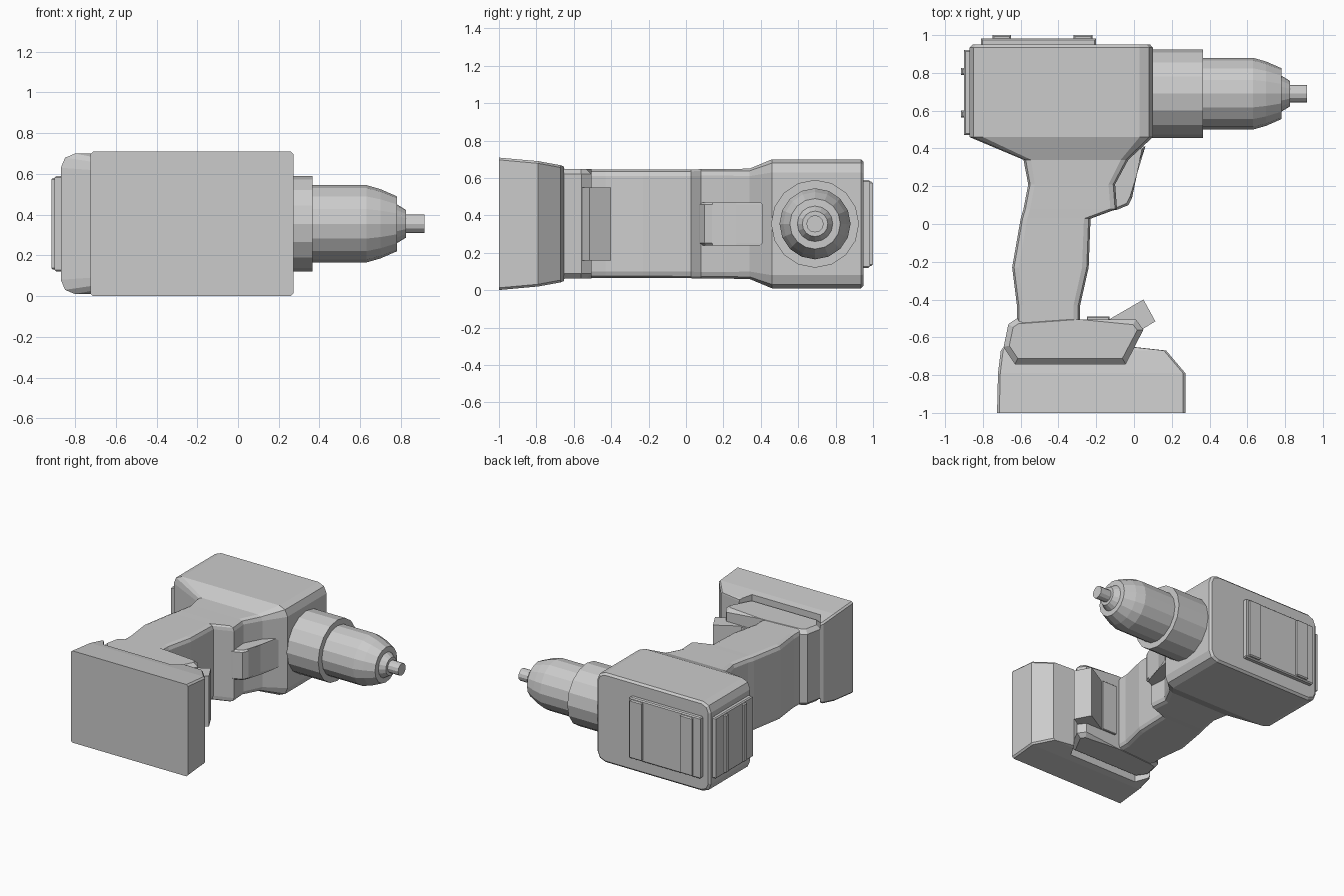
import bpy, bmesh, math

if "Cube" in bpy.data.objects:
    bpy.data.objects.remove(bpy.data.objects["Cube"])

ZC = 0.355  # mid plane of the tool


def finish(name, bm):
    bmesh.ops.recalc_face_normals(bm, faces=bm.faces[:])
    mesh = bpy.data.meshes.new(name)
    bm.to_mesh(mesh)
    bm.free()
    ob = bpy.data.objects.new(name, mesh)
    bpy.context.collection.objects.link(ob)
    return ob


def skin(bm, rings):
    for a, b in zip(rings, rings[1:]):
        n = len(a)
        for i in range(n):
            bm.faces.new((a[i], a[(i + 1) % n], b[(i + 1) % n], b[i]))
    bm.faces.new(rings[0])
    bm.faces.new(rings[-1])


def loft(name, sections, segs=2):
    """Rounded rectangles (y, x0, x1, half depth, corner radius) joined along y."""
    bm = bmesh.new()
    rings = []
    for y, x0, x1, h, r in sections:
        ring = []
        corners = ((x1 - r, h - r), (x0 + r, h - r), (x0 + r, r - h), (x1 - r, r - h))
        for q, (cx, cz) in enumerate(corners):
            for k in range(segs + 1):
                a = math.pi / 2 * (q + k / segs)
                ring.append(bm.verts.new((cx + r * math.cos(a), y, ZC + cz + r * math.sin(a))))
        rings.append(ring)
    skin(bm, rings)
    return finish(name, bm)


def prism(name, profile, h, chamfer=0.0):
    """xy profile extruded to +-h about the mid plane, with chamfered caps."""
    bm = bmesh.new()
    rings = [[bm.verts.new((x, y, ZC + s * h)) for x, y in profile] for s in (-1, 1)]
    skin(bm, rings)
    if chamfer:
        edges = [e for e in bm.edges if abs(e.verts[0].co.z - e.verts[1].co.z) < 1e-4]
        bmesh.ops.bevel(bm, geom=edges, offset=chamfer, segments=1, affect='EDGES')
    return finish(name, bm)


def slab(name, x0, x1, y0, y1, h, chamfer=0.008):
    return prism(name, [(x0, y0), (x1, y0), (x1, y1), (x0, y1)], h, chamfer)


def lathe(name, profile, y=0.69, sides=16):
    """(x, radius) profile turned round the chuck axis."""
    bm = bmesh.new()
    rings = [[bm.verts.new((x, y + r * math.cos(2 * math.pi * i / sides),
                            ZC + r * math.sin(2 * math.pi * i / sides)))
              for i in range(sides)] for x, r in profile]
    skin(bm, rings)
    return finish(name, bm)


# Motor housing flowing into the grip
loft("housing_and_grip", [
    (0.95, -0.855, 0.085, 0.330, 0.06),
    (0.935, -0.87, 0.10, 0.345, 0.07),
    (0.46, -0.87, 0.10, 0.345, 0.07),
    (0.34, -0.585, -0.03, 0.295, 0.04),
    (0.21, -0.56, -0.10, 0.293, 0.035),
    (0.08, -0.585, -0.09, 0.292, 0.035),
    (0.028, -0.60, -0.23, 0.291, 0.035),
    (-0.23, -0.645, -0.24, 0.29, 0.035),
    (-0.43, -0.62, -0.285, 0.29, 0.035),
    (-0.55, -0.62, -0.285, 0.29, 0.035)])

# Trigger
prism("trigger", [(-0.2, 0.40), (0.06, 0.41), (0.005, 0.27), (-0.01, 0.14),
                  (-0.03, 0.10), (-0.09, 0.075), (-0.2, 0.06)], 0.115, 0.012)

# Gearbox collar, chuck and bit
lathe("gearbox_collar", [(0.05, 0.235), (0.365, 0.235)])
lathe("chuck", [(0.34, 0.19), (0.63, 0.19), (0.70, 0.17), (0.78, 0.135),
                (0.781, 0.095), (0.825, 0.068)])
lathe("bit", [(0.80, 0.046), (0.915, 0.046)], sides=12)

# Vent plates with ribs on the top and the rear
slab("top_plate", -0.81, -0.20, 0.93, 0.983, 0.235)
for i, x in enumerate((-0.75, -0.32)):
    slab(f"top_rib_{i}", x, x + 0.10, 0.94, 1.0, 0.225)
slab("rear_plate", -0.90, -0.85, 0.47, 0.92, 0.235)
for i, y in enumerate((0.565, 0.79)):
    slab(f"rear_rib_{i}", -0.917, -0.86, y, y + 0.035, 0.225)

# Foot of the grip
foot = [(-0.62, -0.50), (-0.665, -0.53), (-0.69, -0.65), (-0.63, -0.74),
        (-0.045, -0.74), (0.05, -0.56), (0.01, -0.505), (-0.29, -0.505)]
prism("foot", foot, 0.293, 0.028)

# Work lamp and button pad on the foot
prism("lamp", [(-0.14, -0.51), (0.05, -0.40), (0.113, -0.515), (0.04, -0.56), (-0.1, -0.56)], 0.195)
slab("button_pad", -0.25, -0.13, -0.52, -0.49, 0.195, 0.004)

# Battery with a pocket that takes the foot
battery = loft("battery", [
    (-1.0, -0.725, 0.272, 0.354, 0.012),
    (-0.79, -0.72, 0.272, 0.335, 0.012),
    (-0.67, -0.705, 0.17, 0.313, 0.012),
    (-0.65, -0.69, -0.01, 0.305, 0.012)], segs=1)
pocket = prism("pocket_cutter", foot, 0.5)
pocket.hide_render = True
pocket.hide_viewport = True
cut = battery.modifiers.new("pocket", 'BOOLEAN')
cut.operation = 'DIFFERENCE'
cut.solver = 'EXACT'
cut.object = pocket
